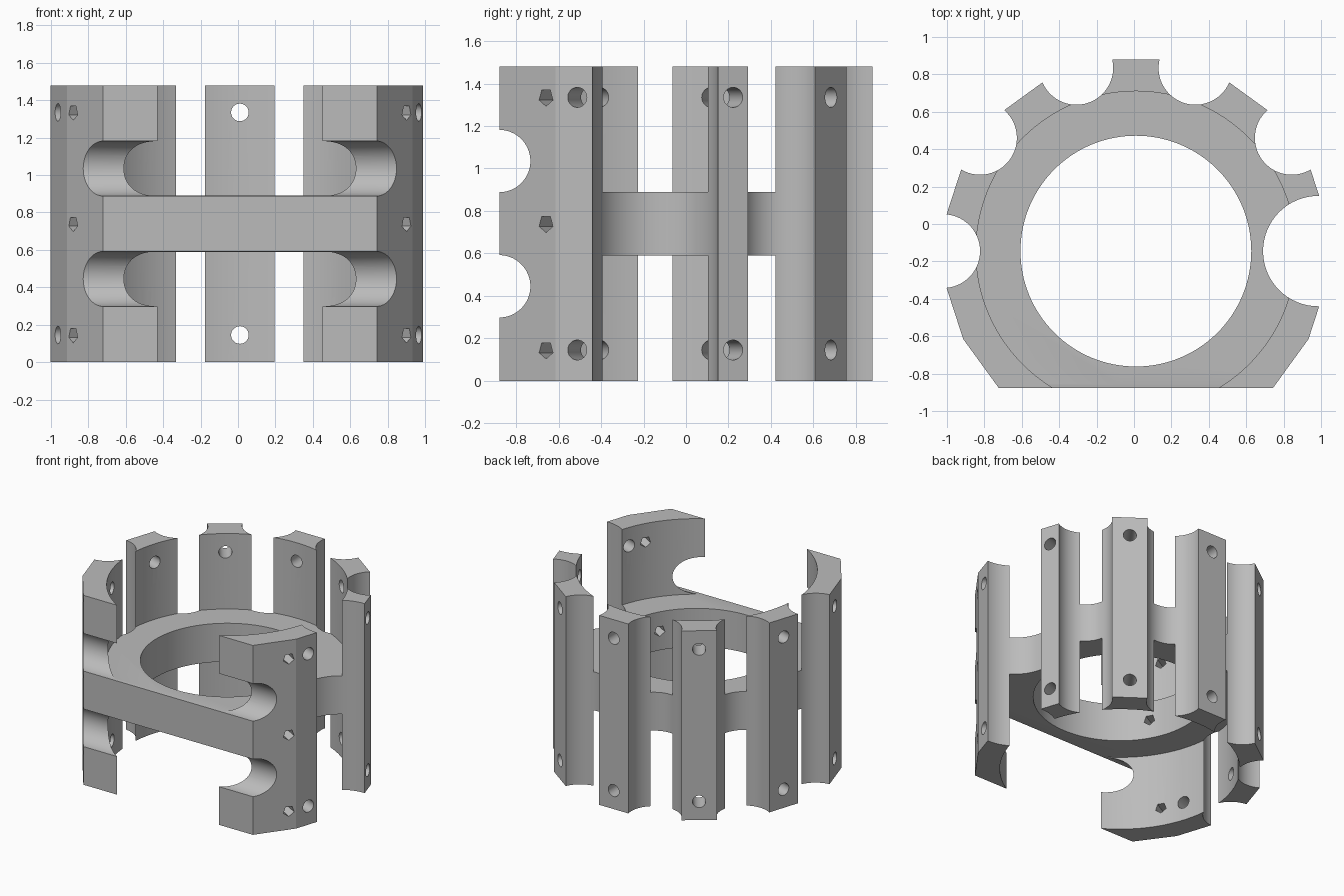
import bpy, bmesh
from math import radians, sin, cos, pi
from mathutils import Matrix

if "Cube" in bpy.data.objects:
    bpy.data.objects.remove(bpy.data.objects["Cube"])

HEIGHT = 1.48
AXIS = Matrix.Translation((0.01, -0.145, 0))   # centre line of the collar
WEB_LOW, WEB_HIGH = 0.59, 0.89
MID = HEIGHT / 2


def prism(name, outline, start, end, matrix):
    """Extrude a closed outline along local z."""
    bm = bmesh.new()
    face = bm.faces.new([bm.verts.new((x, y, start)) for x, y in outline])
    top = bmesh.ops.extrude_face_region(bm, geom=[face])["geom"]
    verts = [g for g in top if isinstance(g, bmesh.types.BMVert)]
    bmesh.ops.translate(bm, verts=verts, vec=(0, 0, end - start))
    bmesh.ops.recalc_face_normals(bm, faces=bm.faces)
    bm.transform(matrix)
    mesh = bpy.data.meshes.new(name)
    bm.to_mesh(mesh)
    bm.free()
    obj = bpy.data.objects.new(name, mesh)
    bpy.context.collection.objects.link(obj)
    return obj


def circle(radius, sides):
    return [(radius * cos(2 * pi * i / sides), radius * sin(2 * pi * i / sides))
            for i in range(sides)]


def radial(angle, z):
    """Point local z outwards at the given angle and height."""
    return (AXIS @ Matrix.Translation((0, 0, z))
            @ Matrix.Rotation(radians(angle), 4, 'Z') @ Matrix.Rotation(pi / 2, 4, 'Y'))


# Faceted outer block with one wide flat at the front
angles = [radians(a) for a in range(-45, 226, 18)]
body = prism("slotted_collar", [(1.036 * cos(a), 1.036 * sin(a)) for a in angles],
             0, HEIGHT, AXIS)
cutters = []


def cut(outline, start, end, matrix):
    cutter = prism("cutter", outline, start, end, matrix)
    cutter.hide_render = True
    cutters.append(cutter)


# Bore through the web, and wider recesses above and below it
cut(circle(0.617, 128), -0.1, HEIGHT + 0.1, AXIS)
cut(circle(0.855, 128), WEB_HIGH, HEIGHT + 0.1, AXIS)
cut(circle(0.855, 128), -0.1, WEB_LOW, AXIS)

# Round scallops between the posts, the one on the left side larger
for angle in range(0, 181, 36):
    radius, reach = (0.295, 0.975) if angle == 0 else (0.197, 1.03)
    place = AXIS @ Matrix.Rotation(radians(angle), 4, 'Z') @ Matrix.Translation((reach, 0, 0))
    cut(circle(radius, 64), -0.1, HEIGHT + 0.1, place)

# Half-round slots across the front, above and below the web
for side in (-1, 1):
    cut(circle(0.147, 64), -1.2, 1.2,
        Matrix.Translation((0, -0.735, 0)) @ radial(0, MID + side * 0.295))

# Round screw holes near both ends of every post
for angle in (-21, 21, 54, 90, 126, 162, 198):
    for z in (0.145, HEIGHT - 0.145):
        cut(circle(0.047, 40), 0.4, 1.2, radial(angle, z))

# Five-sided holes in the two front posts
for angle in (-30, 210):
    for z in (0.145, MID, HEIGHT - 0.145):
        cut(circle(0.042, 5), 0.4, 1.2, radial(angle, z))

for cutter in cutters:
    mod = body.modifiers.new("cut", 'BOOLEAN')
    mod.operation, mod.solver, mod.object = 'DIFFERENCE', 'EXACT', cutter

# Bake the cuts and discard the cutters
bpy.context.view_layer.update()
result = bpy.data.meshes.new_from_object(body.evaluated_get(bpy.context.evaluated_depsgraph_get()))
body.modifiers.clear()
body.data = result
for cutter in cutters:
    bpy.data.objects.remove(cutter)

# One plain grey
grey = bpy.data.materials.new("plain_grey")
grey.use_nodes = True
colour = (0.5, 0.5, 0.5, 1)
grey.diffuse_color = colour
grey.node_tree.nodes["Principled BSDF"].inputs["Base Color"].default_value = colour
body.data.materials.clear()
body.data.materials.append(grey)

# Smooth the curved cuts, keep the outer facets crisp
bpy.ops.object.select_all(action='DESELECT')
body.select_set(True)
bpy.context.view_layer.objects.active = body
bpy.ops.object.shade_smooth_by_angle(angle=radians(12))
